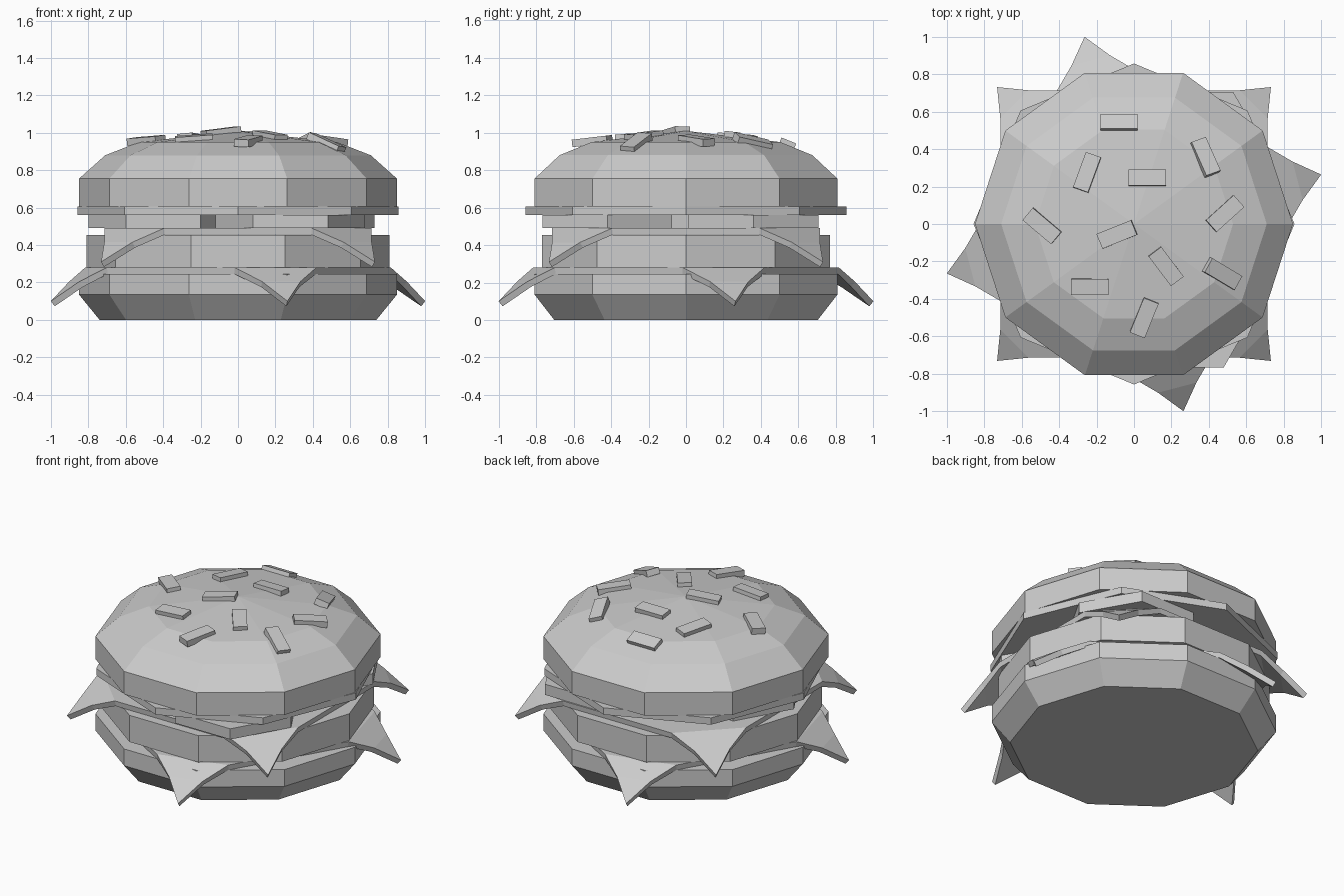
import bpy, bmesh, math
from mathutils import Vector, Matrix
from mathutils.bvhtree import BVHTree

if "Cube" in bpy.data.objects:
    bpy.data.objects.remove(bpy.data.objects["Cube"])


def make_object(name, bm):
    bmesh.ops.recalc_face_normals(bm, faces=bm.faces)
    mesh = bpy.data.meshes.new(name)
    bm.to_mesh(mesh)
    obj = bpy.data.objects.new(name, mesh)
    bpy.context.collection.objects.link(obj)
    return obj


def lathe(name, profile, sides, centre=(0, 0)):
    """Stack of polygon rings from (radius, z) pairs; radius 0 closes to a point."""
    bm = bmesh.new()
    rings = []
    for r, z in profile:
        count = sides if r else 1
        rings.append([bm.verts.new((centre[0] + r * math.cos(math.tau * i / sides),
                                    centre[1] + r * math.sin(math.tau * i / sides), z))
                      for i in range(count)])
    for a, b in zip(rings, rings[1:]):
        for i in range(sides):
            j = (i + 1) % sides
            bm.faces.new([a[i], a[j], b[j], b[i]] if len(b) > 1 else [a[i], a[j], b[0]])
    bm.faces.new(rings[0][::-1])
    if len(rings[-1]) > 1:
        bm.faces.new(rings[-1])
    return make_object(name, bm)


def cheese(name, z, angle):
    """Square slice whose four corners droop in two bends."""
    bm = bmesh.new()
    a, fold, mid, tip = 0.715, 0.32, 0.15, 0.732
    flat = []
    for k in range(4):
        turn = Matrix.Rotation(angle + k * math.pi / 2, 4, 'Z')
        points = [(a, a - fold, 0), (a - fold, a, 0), (a, a - mid, -0.075),
                  (a - mid, a, -0.075), (tip, tip, -0.18)]
        v = [bm.verts.new(turn @ Vector(p) + Vector((0, 0, z))) for p in points]
        bm.faces.new([v[0], v[2], v[3], v[1]])
        bm.faces.new([v[2], v[4], v[3]])
        flat += v[:2]
    bm.faces.new(flat)
    obj = make_object(name, bm)
    # make sure the top side faces up so the thickness goes downwards
    if obj.data.polygons[-1].normal.z < 0:
        obj.data.flip_normals()
    mod = obj.modifiers.new("thickness", 'SOLIDIFY')
    mod.thickness = 0.035
    mod.offset = -1
    return obj


# Buns, patty and fillings
lathe("bottom_bun", [(0.74, 0), (0.85, 0.135), (0.85, 0.245)], 10)
cheese("lower_cheese", 0.28, math.radians(-30.2))
lathe("patty", [(0.81, 0.28), (0.81, 0.455)], 10)
cheese("upper_cheese", 0.49, 0)
for n, c in enumerate([(0.28, -0.42), (0.33, 0.36), (-0.40, 0.02)]):
    lathe(f"tomato_slice_{n + 1}", [(0.40, 0.49), (0.40, 0.56)], 6, c)
lathe("onion_layer", [(0.858, 0.56), (0.858, 0.605)], 8)
top_bun = lathe("top_bun", [(0.85, 0.605), (0.85, 0.755), (0.71, 0.88),
                            (0.53, 0.95), (0, 1.01)], 10)

# Seeds laid on the facets of the top bun: x, y, heading in degrees
bm = bmesh.new()
bm.from_mesh(top_bun.data)
surface = BVHTree.FromBMesh(bm)
bm.free()
seeds = [(-0.08, 0.54, 0), (-0.25, 0.275, 70), (0.07, 0.245, 0), (0.38, 0.355, -68),
         (0.485, 0.055, 42), (-0.49, -0.01, -40), (-0.09, -0.055, 22),
         (0.17, -0.225, -53), (0.47, -0.265, -30), (-0.235, -0.335, 0), (0.055, -0.5, 68)]
for n, (x, y, heading) in enumerate(seeds):
    hit, normal, _, _ = surface.ray_cast(Vector((x, y, 3)), Vector((0, 0, -1)))
    tilt = Vector((0, 0, 1)).rotation_difference(normal).to_matrix().to_4x4()
    bm = bmesh.new()
    bmesh.ops.create_cube(bm, size=1)
    bmesh.ops.scale(bm, vec=(0.2, 0.085, 0.04), verts=bm.verts)
    seed = make_object(f"seed_{n + 1}", bm)
    seed.matrix_world = (Matrix.Translation(hit + normal * 0.005) @ tilt
                         @ Matrix.Rotation(math.radians(heading), 4, 'Z'))
